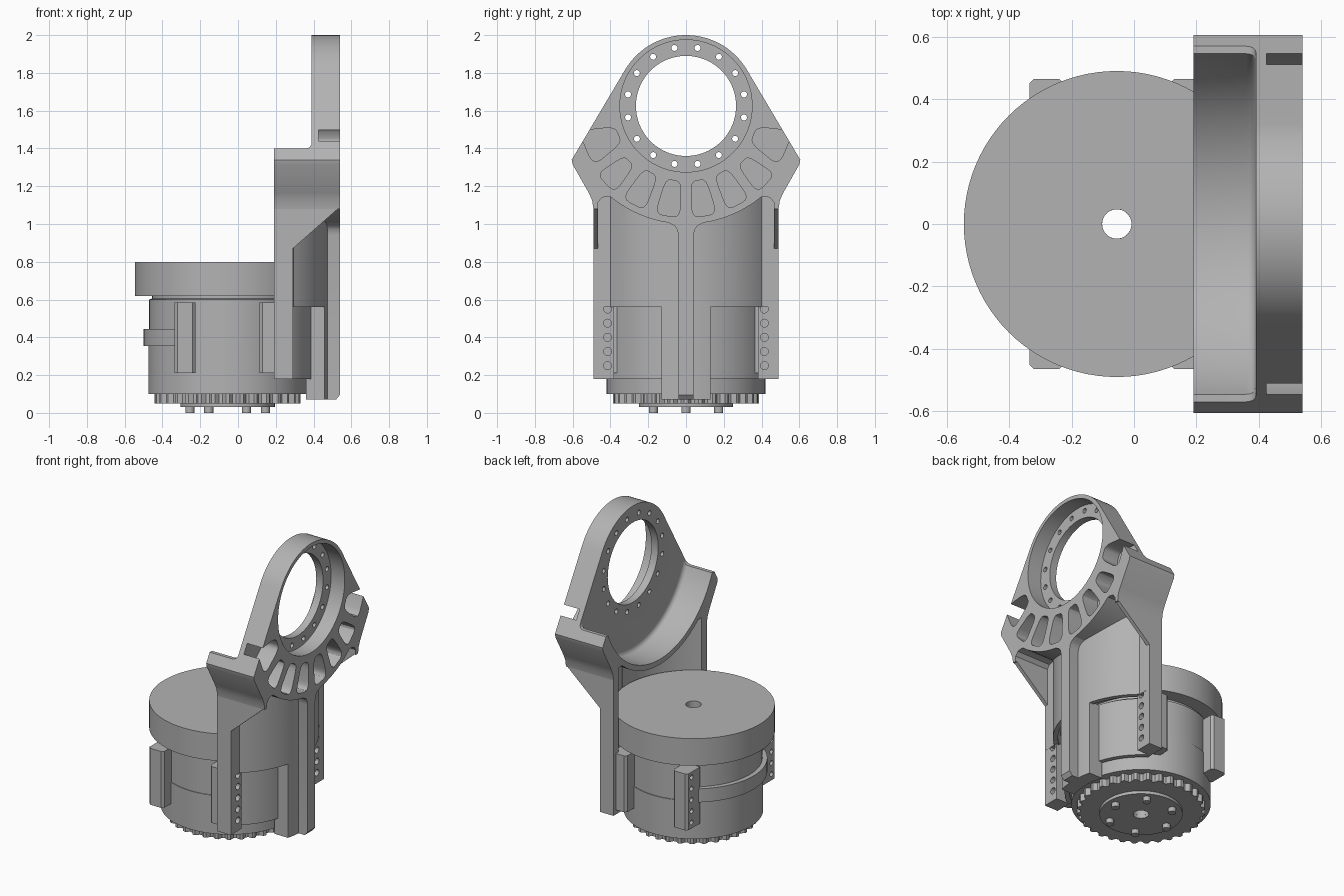
import bpy, bmesh
from math import sin, cos, asin, acos, pi, radians
from mathutils import Vector, Matrix

if "Cube" in bpy.data.objects:
    bpy.data.objects.remove(bpy.data.objects["Cube"])

metal = bpy.data.materials.new("grey_metal")
metal.use_nodes = True
GREY = (0.45, 0.45, 0.45, 1)
metal.diffuse_color = GREY
metal.node_tree.nodes["Principled BSDF"].inputs["Base Color"].default_value = GREY

MX = -0.055        # motor axis
RING_Z = 1.625     # height of the mounting ring centre


def finish(name, bm):
    bmesh.ops.recalc_face_normals(bm, faces=bm.faces)
    mesh = bpy.data.meshes.new(name)
    bm.to_mesh(mesh)
    bm.free()
    mesh.materials.append(metal)
    ob = bpy.data.objects.new(name, mesh)
    bpy.context.collection.objects.link(ob)
    return ob


def prism(name, pts, axis, lo, hi, fillet=0):
    """Extrude a 2D outline along an axis; fillet rounds the edges at the hi end."""
    place = {"x": lambda a, b, t: (t, a, b), "y": lambda a, b, t: (a, t, b),
             "z": lambda a, b, t: (a, b, t)}[axis]
    bm = bmesh.new()
    low = [bm.verts.new(place(a, b, lo)) for a, b in pts]
    high = [bm.verts.new(place(a, b, hi)) for a, b in pts]
    bm.faces.new(low)
    cap = bm.faces.new(high)
    n = len(pts)
    for i in range(n):
        j = (i + 1) % n
        bm.faces.new((low[i], low[j], high[j], high[i]))
    bmesh.ops.recalc_face_normals(bm, faces=bm.faces)
    if fillet:
        bmesh.ops.bevel(bm, geom=list(cap.edges), offset=fillet, segments=4,
                        profile=0.5, affect="EDGES")
    return finish(name, bm)


def arc(cx, cy, r, a0, a1, n=32):
    return [(cx + r * cos(a0 + (a1 - a0) * i / n), cy + r * sin(a0 + (a1 - a0) * i / n))
            for i in range(n + 1)]


def circle(cx, cy, r, n=64):
    return arc(cx, cy, r, 0, 2 * pi, n)[:-1]


def rounded(pts, f=0.3, n=4):
    """Round the corners of a polygon with quadratic curves."""
    out = []
    for i, p in enumerate(pts):
        p, a, b = Vector(p), Vector(pts[i - 1]), Vector(pts[(i + 1) % len(pts)])
        s, e = p.lerp(a, f), p.lerp(b, f)
        out += [tuple(s.lerp(p, k / n).lerp(p.lerp(e, k / n), k / n)) for k in range(n + 1)]
    return out


def lathe(name, profile, steps=96):
    """Revolve a closed (radius, z) profile round the motor axis."""
    bm = bmesh.new()
    rings = [[bm.verts.new((MX + r * cos(2 * pi * k / steps), r * sin(2 * pi * k / steps), z))
              for r, z in profile] for k in range(steps)]
    n = len(profile)
    for k in range(steps):
        a, b = rings[k], rings[(k + 1) % steps]
        for i in range(n):
            j = (i + 1) % n
            bm.faces.new((a[i], b[i], b[j], a[j]))
    return finish(name, bm)


def join(name, obs):
    bm = bmesh.new()
    for ob in obs:
        bm.from_mesh(ob.data)
        bpy.data.objects.remove(ob)
    return finish(name, bm)


def cut(ob, cutter):
    mod = ob.modifiers.new("cut", "BOOLEAN")
    mod.operation, mod.solver, mod.object = "DIFFERENCE", "EXACT", cutter
    bpy.context.view_layer.objects.active = ob
    bpy.ops.object.modifier_apply(modifier=mod.name)
    bpy.data.objects.remove(cutter)


def mirror_y(pts):
    return pts + [(x, -y) for x, y in reversed(pts)]


# --- Motor ---
BORE = 0.047
lathe("motor_body", [(BORE, 0.1), (0.42, 0.1), (0.42, 0.355), (0.415, 0.355), (0.415, 0.6),
                     (0.4, 0.605), (0.4, 0.63), (BORE, 0.63)])
lathe("motor_top_disc", [(BORE, 0.62), (0.49, 0.62), (0.49, 0.8), (BORE, 0.8)])
lathe("output_hub", [(BORE, 0.03), (0.25, 0.03), (0.25, 0.06), (BORE, 0.06)])

# Scalloped ring under the body
TEETH = 32
scallop = []
for k in range(TEETH * 8):
    a = 2 * pi * k / (TEETH * 8)
    r = 0.375 + 0.014 * max(-0.8, min(0.8, 1.4 * cos(TEETH * a)))
    scallop.append((MX + r * cos(a), r * sin(a)))
ring = prism("scalloped_ring", scallop, "z", 0.05, 0.11)
cut(ring, prism("bore_cutter", circle(MX, 0, BORE, 32), "z", 0, 0.2))

# Hub screws
join("hub_screws", [prism("screw", circle(MX + 0.2 * cos(k * pi / 3), 0.2 * sin(k * pi / 3), 0.024, 20),
                          "z", 0, 0.04) for k in range(6)])

# Clamp band on the outer side of the body
band = arc(MX, 0, 0.445, radians(127), radians(233)) + arc(MX, 0, 0.4, radians(233), radians(127))
prism("clamp_band", band, "z", 0.355, 0.445)

# Mounting pads with a row of holes
HOLE_Z = [0.25 + 0.075 * i for i in range(5)]
for side, s in (("left", 1), ("right", -1)):
    for end, x0, x1 in (("outer", -0.335, -0.225), ("inner", 0.115, 0.225)):
        out = [(x0, 0.33), (x0, 0.45), (x0 + 0.015, 0.465), (x1 - 0.015, 0.465), (x1, 0.45), (x1, 0.33)]
        pad = prism(f"{end}_pad_{side}", [(x, y * s) for x, y in out], "z", 0.21, 0.585)
        if end == "outer":
            cut(pad, join("hole_cutter", [prism("hole", circle(s * 0.42, z, 0.016, 16), "x",
                                                x0 - 0.05, x0 + 0.04) for z in HOLE_Z]))

# --- Bracket head ---
right = [(0.605, 1.34), (0.6, 1.315), (0.515, 1.165), (0.497, 1.125), (0.49, 1.08),
         (0.465, 1.08), (0.465, 1.115), (0.445, 1.14), (0.42, 1.145)]
a0 = asin(0.4 / 0.625)
under = arc(0, RING_Z, 0.625, -pi / 2 + a0, -pi / 2 - a0)
outline = (arc(0, RING_Z, 0.375, radians(150), radians(30), 48) + right + under
           + [(-y, z) for y, z in reversed(right)])
head = prism("bracket_head", outline, "x", 0.19, 0.54)

# Clearance behind the plate: curved trough and everything above the ears
a1 = asin((RING_Z - 1.4) / 0.59)
trough = arc(0, RING_Z, 0.59, -pi + a1, -a1, 48) + [(0.8, 1.4), (0.8, 2.2), (-0.8, 2.2), (-0.8, 1.4)]
cut(head, prism("trough_cutter", trough, "x", 0.1, 0.39, fillet=0.03))

# Ring opening, counterbore and bolt holes
cut(head, prism("opening_cutter", circle(0, RING_Z, 0.265, 96), "x", 0.3, 0.6))
cut(head, prism("counterbore_cutter", circle(0, RING_Z, 0.35, 96), "x", 0.44, 0.6))
bolts = []
for k in range(16):
    a = (k + 0.5) * pi / 8
    bolts.append(prism("bolt", circle(0.313 * cos(a), RING_Z + 0.313 * sin(a), 0.016, 16), "x", 0.3, 0.6))
cut(head, join("bolt_cutter", bolts))

# Keystone lightening pockets: angle from straight down, radii, half widths
wells = []
for deg, r0, r1, w0, w1 in ((9.5, 0.4, 0.59, 0.04, 0.066), (28, 0.4, 0.59, 0.04, 0.066),
                            (46, 0.42, 0.59, 0.036, 0.068), (67, 0.39, 0.575, 0.045, 0.1)):
    for s in (1, -1):
        d = Vector((s * sin(radians(deg)), -cos(radians(deg))))
        t = Vector((-d.y, d.x))
        c = Vector((0, RING_Z))
        quad = [c + d * r0 - t * w0, c + d * r1 - t * w1, c + d * r1 + t * w1, c + d * r0 + t * w0]
        wells.append(prism("well", rounded(quad), "x", 0.425, 0.6))
cut(head, join("well_cutter", wells))

# --- Bracket cradle ---
# Upper shell and flanges, trimmed to the curve of the head
o, i = asin(0.4 / 0.53), acos(0.245 / 0.5)
upper = ([(0.19, 0.49), (0.29, 0.49)] + arc(MX, 0, 0.53, o, -o, 40)
         + [(0.29, -0.49), (0.19, -0.49)] + arc(MX, 0, 0.5, -i, i, 40))
shell = prism("upper_shell", upper, "z", 0.56, 1.2)
cut(shell, prism("arc_cutter", circle(0, RING_Z, 0.61, 96), "x", -1, 1))

# Lower shell and flanges
o, i = asin(0.38 / 0.46), acos(0.245 / 0.43)
lower = ([(0.19, 0.49), (0.29, 0.49), (0.29, 0.38)] + arc(MX, 0, 0.46, o, -o, 40)
         + [(0.29, -0.38), (0.29, -0.49), (0.19, -0.49)] + arc(MX, 0, 0.43, -i, i, 40))
cradle = prism("lower_shell", lower, "z", 0.18, 0.57)
cut(cradle, join("flange_hole_cutter", [prism("hole", circle(s * 0.415, z, 0.021, 20), "x", 0.25, 0.35)
                                        for z in HOLE_Z for s in (1, -1)]))

# Wide foot behind the spine
o, i = asin(0.13 / 0.53), asin(0.13 / 0.435)
prism("spine_foot", arc(MX, 0, 0.53, o, -o, 12) + arc(MX, 0, 0.435, -i, i, 12), "z", 0.07, 0.57)

# Central spine with flared top and chamfered bottom
half = [(0.07, 0.04), (0.94, 0.04), (0.97, 0.046), (0.99, 0.06), (1.003, 0.085), (1.03, 0.12)]
spine = prism("spine", [(y, z) for z, y in mirror_y(half)], "x", 0.44, 0.54)
cut(spine, prism("chamfer_cutter", [(0.51, 0.06), (0.56, 0.06), (0.56, 0.12)], "y", -0.2, 0.2))

# Thin side gussets
for side, y0, y1 in (("left", 0.465, 0.49), ("right", -0.49, -0.465)):
    prism(f"gusset_{side}", [(0.27, 0.87), (0.29, 0.87), (0.54, 1.09), (0.54, 1.14), (0.27, 1.14)],
          "y", y0, y1)

# Smooth the curved walls, keep the edges sharp
for ob in bpy.context.collection.objects:
    if ob.type == "MESH" and metal.name in ob.data.materials:
        bpy.ops.object.select_all(action="DESELECT")
        ob.select_set(True)
        bpy.context.view_layer.objects.active = ob
        bpy.ops.object.shade_smooth_by_angle(angle=radians(30))
